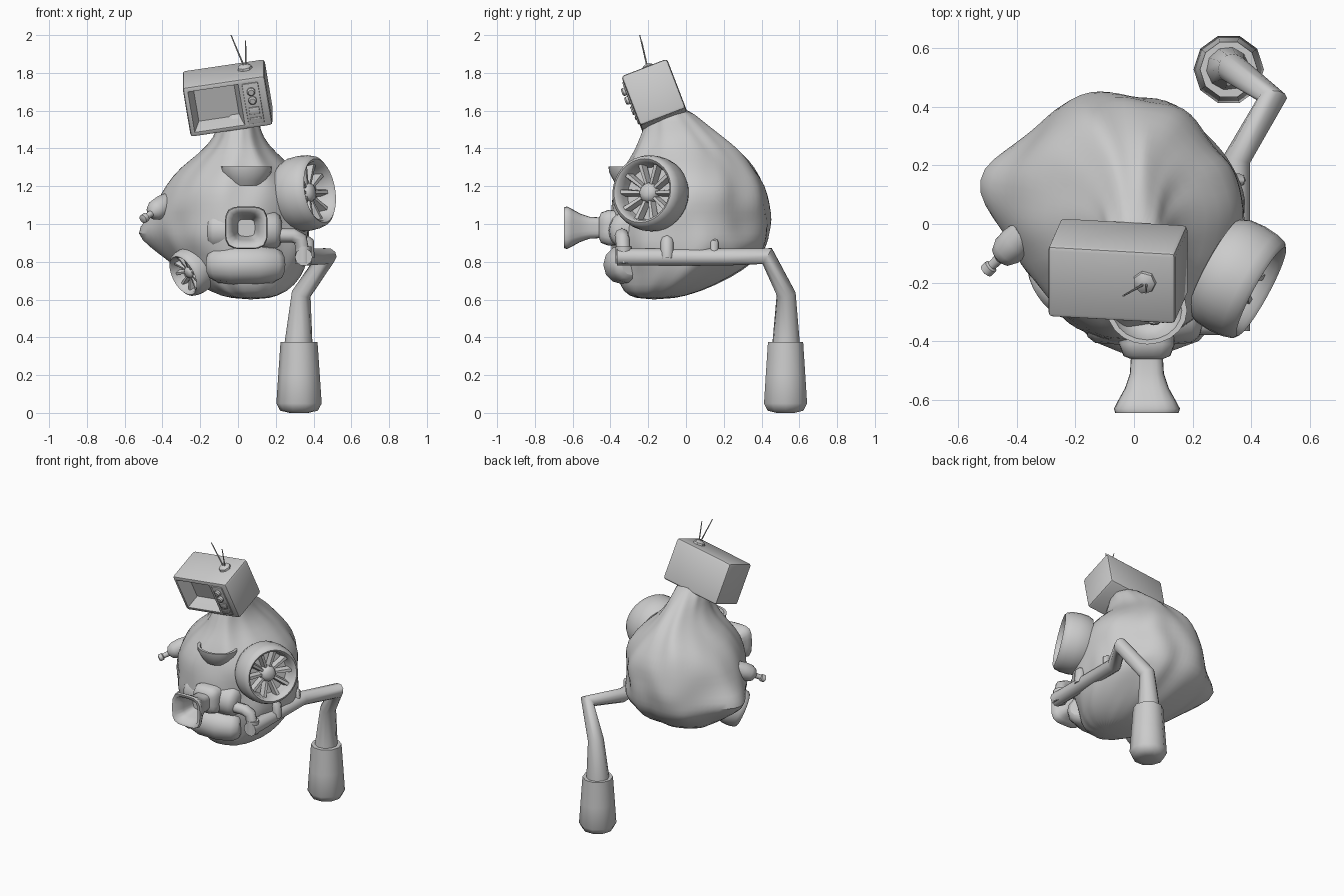
import bpy, bmesh, math
from mathutils import Vector, Matrix, noise

cube = bpy.data.objects.get("Cube")
if cube:
    bpy.data.objects.remove(cube, do_unlink=True)

GREY = (0.6, 0.6, 0.6, 1)
clay = bpy.data.materials.new("plain grey")
clay.use_nodes = True
clay.diffuse_color = GREY
for node in clay.node_tree.nodes:
    if node.type == 'BSDF_PRINCIPLED':
        node.inputs["Base Color"].default_value = GREY


def finish(ob, angle=40):
    ob.data.materials.clear()
    ob.data.materials.append(clay)
    bpy.ops.object.select_all(action='DESELECT')
    ob.select_set(True)
    bpy.context.view_layer.objects.active = ob
    bpy.ops.object.shade_smooth_by_angle(angle=math.radians(angle))
    return ob


def add_mesh(name, bm, matrix=None, angle=40):
    if matrix:
        bm.transform(matrix)
    bmesh.ops.recalc_face_normals(bm, faces=bm.faces)
    mesh = bpy.data.meshes.new(name)
    bm.to_mesh(mesh)
    bm.free()
    ob = bpy.data.objects.new(name, mesh)
    bpy.context.collection.objects.link(ob)
    return finish(ob, angle)


def facing(center, axis):
    """Matrix that puts local z along the axis, with local y upward."""
    turn = Vector(axis).to_track_quat('Z', 'Y').to_matrix().to_4x4()
    return Matrix.Translation(center) @ turn


def skin(bm, rings):
    """Bridge rings of vertices and close both ends."""
    for low, high in zip(rings, rings[1:]):
        count = len(low)
        for i in range(count):
            j = (i + 1) % count
            bm.faces.new((low[i], low[j], high[j], high[i]))
    bm.faces.new(rings[0])
    bm.faces.new(rings[-1])


def lathe(name, profile, matrix, sides=20, square=False, scale=1, angle=40):
    bm = bmesh.new()
    rings = []
    for r, t in profile:
        ring = []
        for i in range(sides):
            a = math.tau * i / sides
            c, s = math.cos(a), math.sin(a)
            k = (c ** 4 + s ** 4) ** -0.25 if square else 1
            ring.append(bm.verts.new(Vector((c * r * k, s * r * k, t)) * scale))
        rings.append(ring)
    skin(bm, rings)
    return add_mesh(name, bm, matrix, angle)


def tube(name, points, radii, resolution=2):
    data = bpy.data.curves.new(name, 'CURVE')
    data.dimensions = '3D'
    data.bevel_depth = 1
    data.bevel_resolution = resolution
    data.use_fill_caps = True
    line = data.splines.new('POLY')
    line.points.add(len(points) - 1)
    for p, co, r in zip(line.points, points, radii):
        p.co = (*co, 1)
        p.radius = r
    ob = bpy.data.objects.new(name, data)
    bpy.context.collection.objects.link(ob)
    bpy.ops.object.select_all(action='DESELECT')
    ob.select_set(True)
    bpy.context.view_layer.objects.active = ob
    bpy.ops.object.convert(target='MESH')
    return finish(bpy.context.view_layer.objects.active, 50)


def box(name, size, matrix, bevel):
    bm = bmesh.new()
    bmesh.ops.create_cube(bm, size=1, matrix=Matrix.Diagonal((*size, 1)))
    bmesh.ops.bevel(bm, geom=bm.edges[:], offset=bevel, segments=2,
                    profile=0.5, affect='EDGES')
    return add_mesh(name, bm, matrix)


# Lumpy body: height, then x and y limits of each ring
BODY = [(0.60, -0.02, 0.16, -0.26, -0.08), (0.64, -0.15, 0.26, -0.33, 0.07),
        (0.72, -0.25, 0.32, -0.35, 0.23), (0.80, -0.32, 0.36, -0.38, 0.35),
        (0.88, -0.38, 0.38, -0.39, 0.43), (0.95, -0.41, 0.38, -0.39, 0.43),
        (1.02, -0.41, 0.38, -0.39, 0.43), (1.1, -0.40, 0.38, -0.39, 0.43),
        (1.2, -0.37, 0.36, -0.37, 0.42), (1.3, -0.30, 0.28, -0.32, 0.36),
        (1.38, -0.19, 0.19, -0.27, 0.29), (1.46, -0.12, 0.13, -0.24, 0.19),
        (1.54, -0.10, 0.11, -0.21, 0.09), (1.62, -0.08, 0.09, -0.16, 0.0)]
# Bulges and hollows: direction in degrees, spread, amount, height, reach
LUMPS = [(167, 0.28, 0.42, 0.95, 0.13), (40, 0.32, -0.09, 1, 1), (90, 0.2, -0.03, 1, 1),
         (117, 0.3, 0.08, 1, 1), (212, 0.25, -0.05, 1, 1),
         (135, 0.4, 0.16, 0.75, 0.12), (140, 0.4, 0.06, 1.24, 0.12)]
bm = bmesh.new()
rings = []
for z, x0, x1, y0, y1 in BODY:
    ring = []
    for i in range(40):
        a = math.tau * i / 40
        k = 1.02
        for angle, spread, amount, height, reach in LUMPS:
            off = (a - math.radians(angle)) / spread
            k += amount * math.exp(-off ** 2 - abs((z - height) / reach) ** 1.5)
        k += 0.1 * noise.noise(Vector((math.cos(a), math.sin(a), z * 2)) * 3.2)
        ring.append(bm.verts.new(((x0 + x1) / 2 + (x1 - x0) / 2 * k * math.cos(a),
                                  (y0 + y1) / 2 + (y1 - y0) / 2 * k * math.sin(a), z)))
    rings.append(ring)
skin(bm, rings)
body = add_mesh("body", bm, angle=60)
body.modifiers.new("smooth", 'SUBSURF').levels = 1
body.modifiers["smooth"].render_levels = 1

# Television head: rounded case with a sunken, off-centre screen
W, D, H = 0.44, 0.26, 0.285
tilt = (Matrix.Translation((-0.055, -0.16, 1.667))
        @ Matrix.Rotation(math.radians(21), 4, 'X')
        @ Matrix.Rotation(math.radians(-9), 4, 'Y'))
bm = bmesh.new()
bmesh.ops.create_cube(bm, size=1, matrix=Matrix.Diagonal((W, D, H, 1)))
bmesh.ops.bevel(bm, geom=bm.edges[:], offset=0.016, segments=2, profile=0.5, affect='EDGES')
front = min(bm.faces, key=lambda f: f.calc_center_median().y)
bmesh.ops.inset_region(bm, faces=[front], thickness=0.008)
for v in front.verts:
    v.co.x = -0.195 if v.co.x < 0 else 0.075
    v.co.z = math.copysign(0.116, v.co.z)
bmesh.ops.inset_region(bm, faces=[front], thickness=0.008)
for v in front.verts:
    v.co.y += 0.015
bmesh.ops.inset_region(bm, faces=[front], thickness=0.03)
for v in front.verts:
    v.co.y += 0.07
add_mesh("television_case", bm, tilt, 35)


def on_front(x, z):
    return tilt @ facing((x, -D / 2, z), (0, -1, 0))


box("control_panel", (0.085, 0.23, 0.014), on_front(0.137, 0), 0.004)
for i, z in enumerate((0.07, 0.02)):
    lathe(f"knob_{i + 1}", [(0.022, 0), (0.022, 0.02), (0.015, 0.028)], on_front(0.137, z), 12)
box("panel_button", (0.055, 0.04, 0.03), on_front(0.137, -0.04), 0.004)
box("panel_grille", (0.06, 0.012, 0.022), on_front(0.137, -0.085), 0.003)

# Antenna
lathe("antenna_base", [(0.042, -0.005), (0.038, 0.012), (0.018, 0.024)],
      tilt @ Matrix.Translation((0.115, 0.02, H / 2)), 7)
for side, tip in (("right", (-0.037, -0.245, 2.0)), ("left", (0.04, -0.235, 1.97))):
    tube(f"antenna_{side}", [(0.042, -0.2, 1.81), tip], [0.005, 0.003], 1)


# Spoked wheels with broad blades
def wheel(name, center, axis, radius, count=10):
    place = facing(center, axis)
    lathe(f"{name}_tyre", [(0.7, -0.47), (0.9, -0.43), (0.98, -0.25), (1, 0), (0.98, 0.25),
                           (0.93, 0.42), (0.85, 0.48), (0.78, 0.42), (0.74, 0.2), (0.7, 0)],
          place, 32, scale=radius)
    lathe(f"{name}_hub", [(0.27, -0.02), (0.27, 0.14), (0.21, 0.25), (0.1, 0.3)],
          place, 16, scale=radius)
    for i in range(count):
        bm = bmesh.new()
        bmesh.ops.create_cube(bm, size=1, matrix=Matrix.Translation((0.5, 0, 0)))
        for v in bm.verts:
            inner = v.co.x < 0.5
            v.co.x = 0.18 if inner else 0.77
            v.co.y *= (0.14 if inner else 0.2) * (0.5 if v.co.z > 0 else 1)
            v.co.z = v.co.z * 0.2 + (0.08 if inner else 0.2)
        spin = Matrix.Rotation(math.tau * i / count, 4, 'Z')
        add_mesh(f"{name}_spoke_{i + 1}", bm, place @ Matrix.Scale(radius, 4) @ spin)


wheel("large_wheel", (0.35, -0.185, 1.162), (0.86, -0.47, 0.15), 0.201)
wheel("small_wheel", (-0.243, -0.19, 0.752), (-0.75, -0.5, -0.4), 0.13)

# Tanks on the lower front: a straight barrel above a curved roll
lathe("upper_tank", [(0.045, -0.2), (0.08, -0.19), (0.1, -0.165), (0.105, -0.1), (0.105, 0.1),
                     (0.1, 0.165), (0.08, 0.19), (0.045, 0.2)],
      facing((0.032, -0.305, 0.965), (1, 0, 0)), 20)
tube("lower_tank", [(-0.145, -0.29, 0.785), (-0.135, -0.295, 0.785), (-0.105, -0.31, 0.785),
                    (-0.03, -0.335, 0.785), (0.1, -0.335, 0.785), (0.185, -0.31, 0.785),
                    (0.215, -0.295, 0.785), (0.225, -0.29, 0.785)],
     [0.055, 0.08, 0.096, 0.104, 0.104, 0.096, 0.08, 0.055], 4)

# Flared horn with a hollow, rounded-square mouth
lathe("horn", [(0.09, -0.08), (0.095, 0.03), (0.08, 0.07), (0.055, 0.08), (0.058, 0.13),
               (0.075, 0.18), (0.1, 0.225), (0.113, 0.25), (0.108, 0.265), (0.09, 0.262),
               (0.065, 0.2), (0.045, 0.12)],
      facing((0.044, -0.38, 0.98), (0, -1, 0)), 24, square=True, angle=60)
lathe("horn_valve", [(0.03, -0.08), (0.03, 0.03), (0.02, 0.04)],
      facing((-0.06, -0.36, 1.06), (0, 0, 1)), 12)

# Open scoop above the horn
lathe("scoop", [(0.085, -0.055), (0.105, -0.03), (0.132, 0.015), (0.136, 0.045),
                (0.118, 0.045), (0.095, -0.005), (0.06, -0.025)],
      Matrix.Translation((0.045, -0.295, 1.26)) @ Matrix.Diagonal((1, 0.85, 1, 1)), 20)

# Bottle on the right flank
lathe("side_bottle", [(0.05, -0.05), (0.058, 0.0), (0.056, 0.05), (0.042, 0.08), (0.018, 0.095),
                      (0.016, 0.13), (0.024, 0.135), (0.024, 0.16), (0.014, 0.165)],
      facing((-0.40, -0.06, 1.095), (-0.64, -0.62, -0.43)), 14)

# Exhaust bar along the left side and its feed pipes
tube("front_pipe", [(0.2, -0.34, 0.94), (0.29, -0.34, 0.94), (0.33, -0.335, 0.92),
                    (0.345, -0.33, 0.83)], [0.038] * 4)
tube("middle_pipe", [(0.27, -0.1, 0.92), (0.34, -0.1, 0.92), (0.37, -0.1, 0.9),
                     (0.37, -0.1, 0.82)], [0.035] * 4)
tube("rear_pipe", [(0.3, 0.15, 0.92), (0.36, 0.15, 0.9), (0.36, 0.15, 0.82)], [0.022] * 3)
tube("pipe_collar", [(0.345, -0.33, 0.88), (0.345, -0.33, 0.79)], [0.043] * 2)
tube("exhaust_bar", [(0.348, -0.365, 0.825), (0.35, 0.22, 0.825), (0.472, 0.43, 0.83),
                     (0.335, 0.53, 0.63), (0.32, 0.53, 0.36)],
     [0.047, 0.047, 0.05, 0.052, 0.075], 3)

# Hanging foot at the end of the bar
lathe("foot", [(0.075, 0.375), (0.098, 0.375), (0.11, 0.2), (0.12, 0.05), (0.1, 0.012), (0.05, 0)],
      Matrix.Translation((0.323, 0.527, 0)), 10, angle=60)
